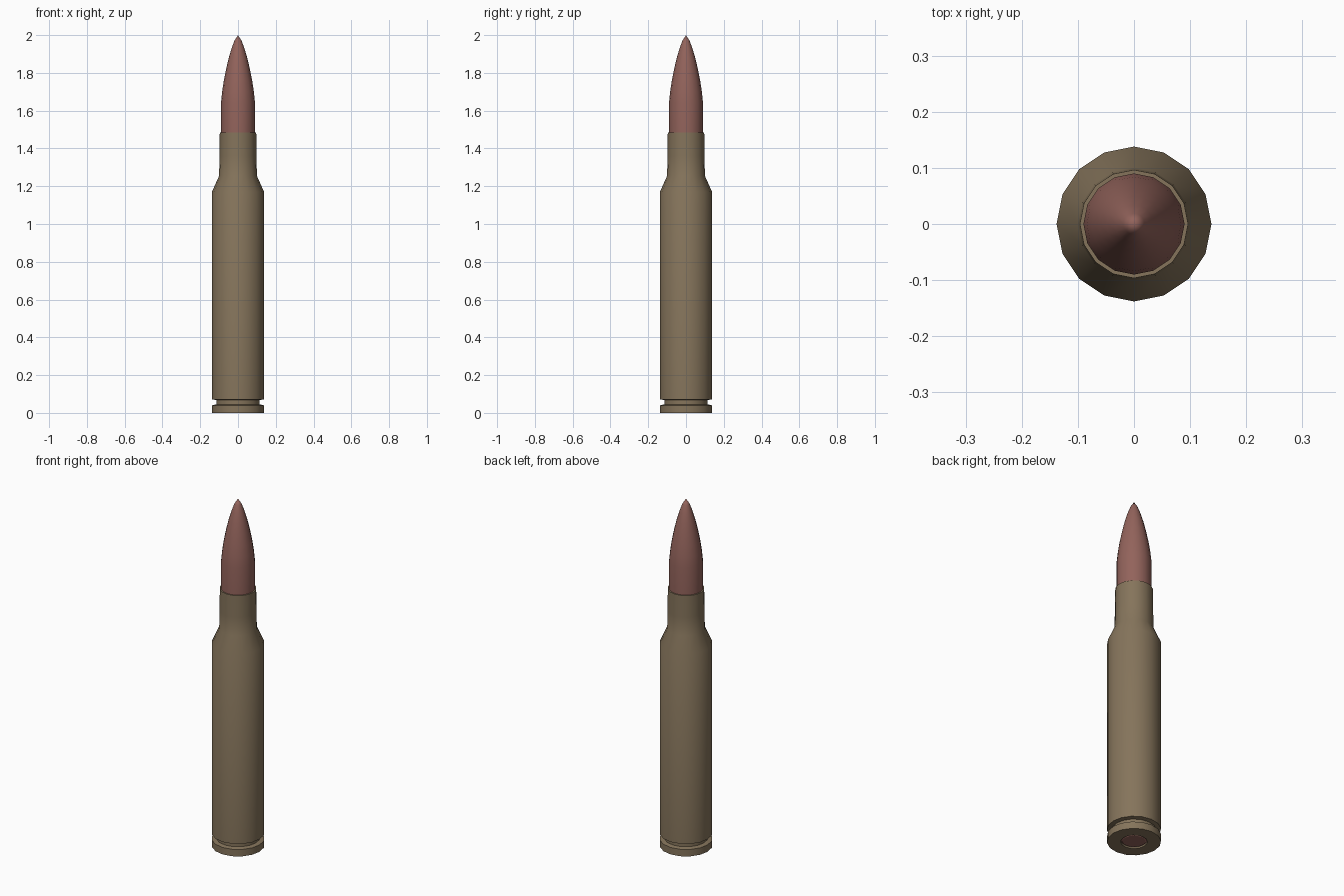
import bpy, bmesh, math

if "Cube" in bpy.data.objects:
    bpy.data.objects.remove(bpy.data.objects["Cube"])

SIDES = 16


def material(name, rgb):
    m = bpy.data.materials.new(name)
    m.diffuse_color = (*rgb, 1)
    m.use_nodes = True
    m.node_tree.nodes["Principled BSDF"].inputs["Base Color"].default_value = m.diffuse_color
    return m


brass = material("dull brass", (0.235, 0.175, 0.105))
copper = material("dull copper", (0.29, 0.125, 0.105))


def lathe(name, profile, mat):
    """Revolve (radius, z) points about z; radius 0 closes to a point."""
    bm = bmesh.new()
    rings = []
    for r, z in profile:
        n = SIDES if r > 0 else 1
        rings.append([bm.verts.new((r * math.cos(2 * math.pi * i / SIDES),
                                    r * math.sin(2 * math.pi * i / SIDES), z))
                      for i in range(n)])
    for a, b in zip(rings, rings[1:]):
        for i in range(SIDES):
            j = (i + 1) % SIDES
            if len(a) == 1:
                bm.faces.new((a[0], b[j], b[i]))
            elif len(b) == 1:
                bm.faces.new((a[i], a[j], b[0]))
            else:
                bm.faces.new((a[i], a[j], b[j], b[i]))
    me = bpy.data.meshes.new(name)
    bm.to_mesh(me)
    bm.free()
    me.materials.append(mat)
    ob = bpy.data.objects.new(name, me)
    bpy.context.collection.objects.link(ob)
    bpy.ops.object.select_all(action='DESELECT')
    ob.select_set(True)
    bpy.context.view_layer.objects.active = ob
    bpy.ops.object.shade_smooth_by_angle(angle=math.radians(30))
    return ob


# Case: primer pocket, rim, extractor groove, body, shoulder, neck, mouth
lathe("case", [(0.068, 0.012), (0.068, 0), (0.138, 0), (0.138, 0.04),
               (0.115, 0.045), (0.115, 0.068), (0.138, 0.072),
               (0.138, 1.17), (0.1, 1.255), (0.098, 1.36),
               (0.0965, 1.485), (0.088, 1.485)], brass)

# Primer cap set in the base
lathe("primer", [(0, 0.003), (0.058, 0.003), (0.063, 0.006),
                 (0.069, 0.012)], copper)

# Bullet: straight shank then curved ogive to the tip
lathe("bullet", [(0.09, 1.46), (0.09, 1.64), (0.084, 1.70), (0.075, 1.76),
                 (0.063, 1.82), (0.049, 1.88), (0.034, 1.93),
                 (0.019, 1.97), (0, 2.0)], copper)
